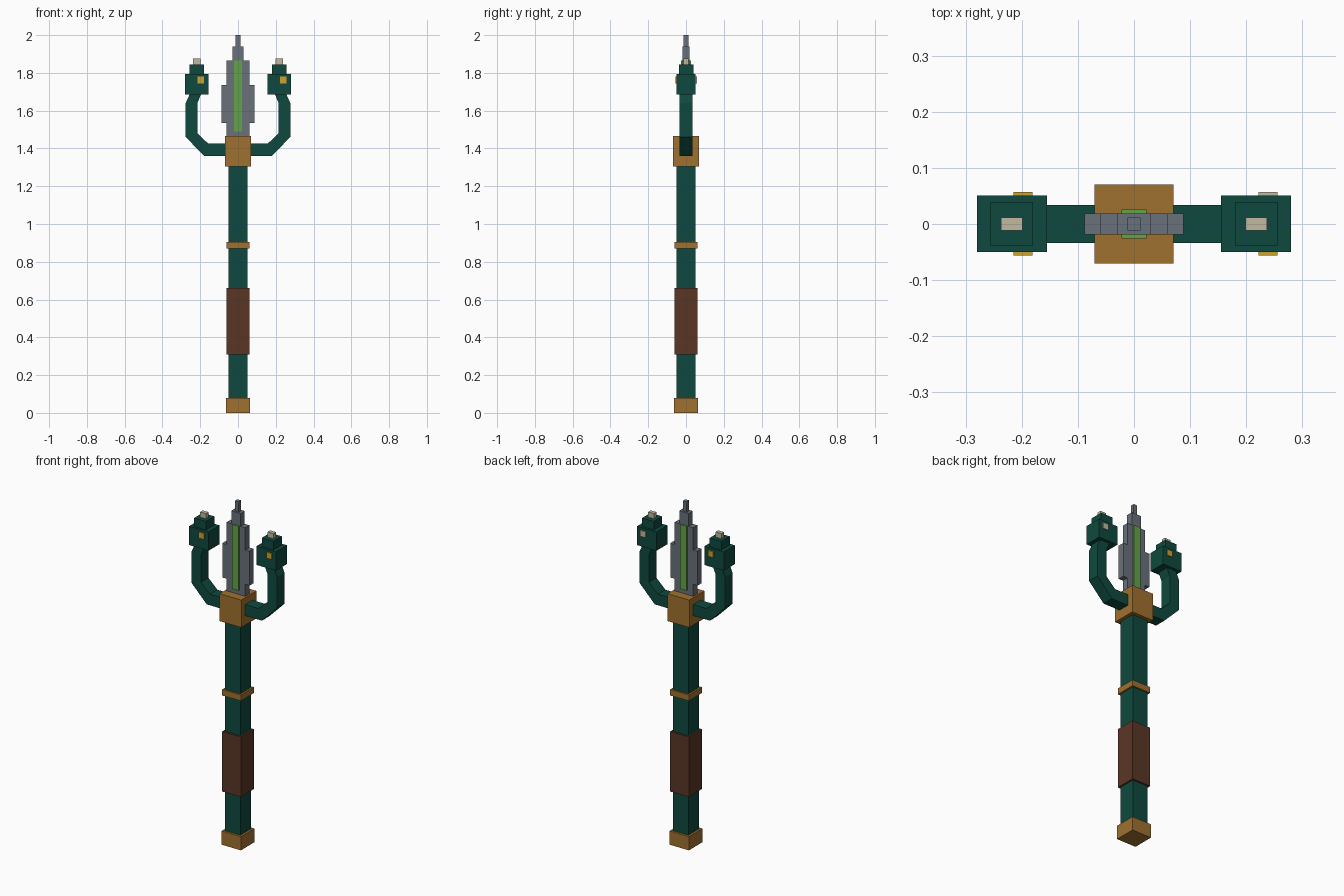
import bpy, bmesh

if "Cube" in bpy.data.objects:
    bpy.data.objects.remove(bpy.data.objects["Cube"])


def srgb(r, g, b):
    """Convert 0-255 display values to a linear colour."""
    lin = [c / 12.92 if c <= 0.04045 else ((c + 0.055) / 1.055) ** 2.4
           for c in (r / 255, g / 255, b / 255)]
    return (*lin, 1.0)


def material(name, *rgb):
    mat = bpy.data.materials.new(name)
    mat.diffuse_color = srgb(*rgb)
    mat.use_nodes = True
    mat.node_tree.nodes["Principled BSDF"].inputs["Base Color"].default_value = mat.diffuse_color
    return mat


GREEN = material("deep_green", 15, 73, 62)
BRONZE = material("bronze", 160, 113, 47)
LEATHER = material("brown_leather", 90, 54, 36)
STEEL = material("grey_steel", 106, 113, 122)
GLOW = material("bright_green", 98, 164, 72)
BONE = material("bone", 192, 184, 160)
GOLD = material("gold", 205, 163, 45)


def finish(name, bm, mat):
    bmesh.ops.recalc_face_normals(bm, faces=bm.faces)
    mesh = bpy.data.meshes.new(name)
    bm.to_mesh(mesh)
    bm.free()
    mesh.materials.append(mat)
    obj = bpy.data.objects.new(name, mesh)
    bpy.context.collection.objects.link(obj)
    return obj


def box(name, mat, x, y, z):
    """Box given by its (min, max) range on each axis."""
    bm = bmesh.new()
    bmesh.ops.create_cube(bm, size=1)
    for v in bm.verts:
        v.co = [(lo + hi) / 2 + c * (hi - lo) for c, (lo, hi) in zip(v.co, (x, y, z))]
    return finish(name, bm, mat)


def column(name, mat, half_x, half_y, z0, z1):
    return box(name, mat, (-half_x, half_x), (-half_y, half_y), (z0, z1))


def extrude_profile(name, mat, points, half_y):
    """Extrude an outline in the xz plane symmetrically along y."""
    bm = bmesh.new()
    face = bm.faces.new([bm.verts.new((x, -half_y, z)) for x, z in points])
    new = bmesh.ops.extrude_face_region(bm, geom=[face])["geom"]
    bmesh.ops.translate(bm, vec=(0, 2 * half_y, 0),
                        verts=[v for v in new if isinstance(v, bmesh.types.BMVert)])
    return finish(name, bm, mat)


# Square staff with its fittings
column("shaft", GREEN, 0.05, 0.05, 0.04, 1.32)
column("pommel", BRONZE, 0.0625, 0.0625, 0, 0.08)
column("grip", LEATHER, 0.06, 0.06, 0.31, 0.66)
column("collar_ring", BRONZE, 0.06, 0.06, 0.87, 0.905)
column("head_block", BRONZE, 0.07, 0.07, 1.305, 1.465)

# Stepped centre blade, outlined on one side and mirrored
steps = [(0.06, 1.44), (0.06, 1.535), (0.088, 1.535), (0.088, 1.735),
         (0.06, 1.735), (0.06, 1.865), (0.03, 1.865), (0.03, 1.94)]
extrude_profile("blade", STEEL, steps + [(-x, z) for x, z in reversed(steps)], 0.019)
column("blade_tip", STEEL, 0.012, 0.012, 1.94, 2.0)
column("blade_core", GLOW, 0.022, 0.026, 1.49, 1.865)

# Curved side prongs ending in serpent heads
arm = [(0.05, 1.36), (0.178, 1.36), (0.277, 1.46), (0.277, 1.64), (0.25, 1.70),
       (0.19, 1.70), (0.215, 1.64), (0.215, 1.48), (0.157, 1.425), (0.05, 1.425)]
for side, s, eye_x, back_mat in (("left", -1, -0.198, GOLD), ("right", 1, 0.239, BONE)):
    def span(a, b):
        return tuple(sorted((s * a, s * b)))

    extrude_profile(side + "_arm", GREEN, [(s * x, z) for x, z in arm], 0.034)
    box(side + "_head", GREEN, span(0.155, 0.28), (-0.05, 0.051), (1.685, 1.795))
    box(side + "_snout", GREEN, span(0.18, 0.256), (-0.038, 0.039), (1.795, 1.845))
    box(side + "_fang", BONE, span(0.199, 0.237), (-0.012, 0.012), (1.845, 1.875))
    eye = (eye_x - 0.017, eye_x + 0.017)
    box(side + "_front_eye", GOLD, eye, (-0.056, -0.049), (1.745, 1.78))
    box(side + "_back_eye", back_mat, eye, (0.05, 0.057), (1.745, 1.78))
